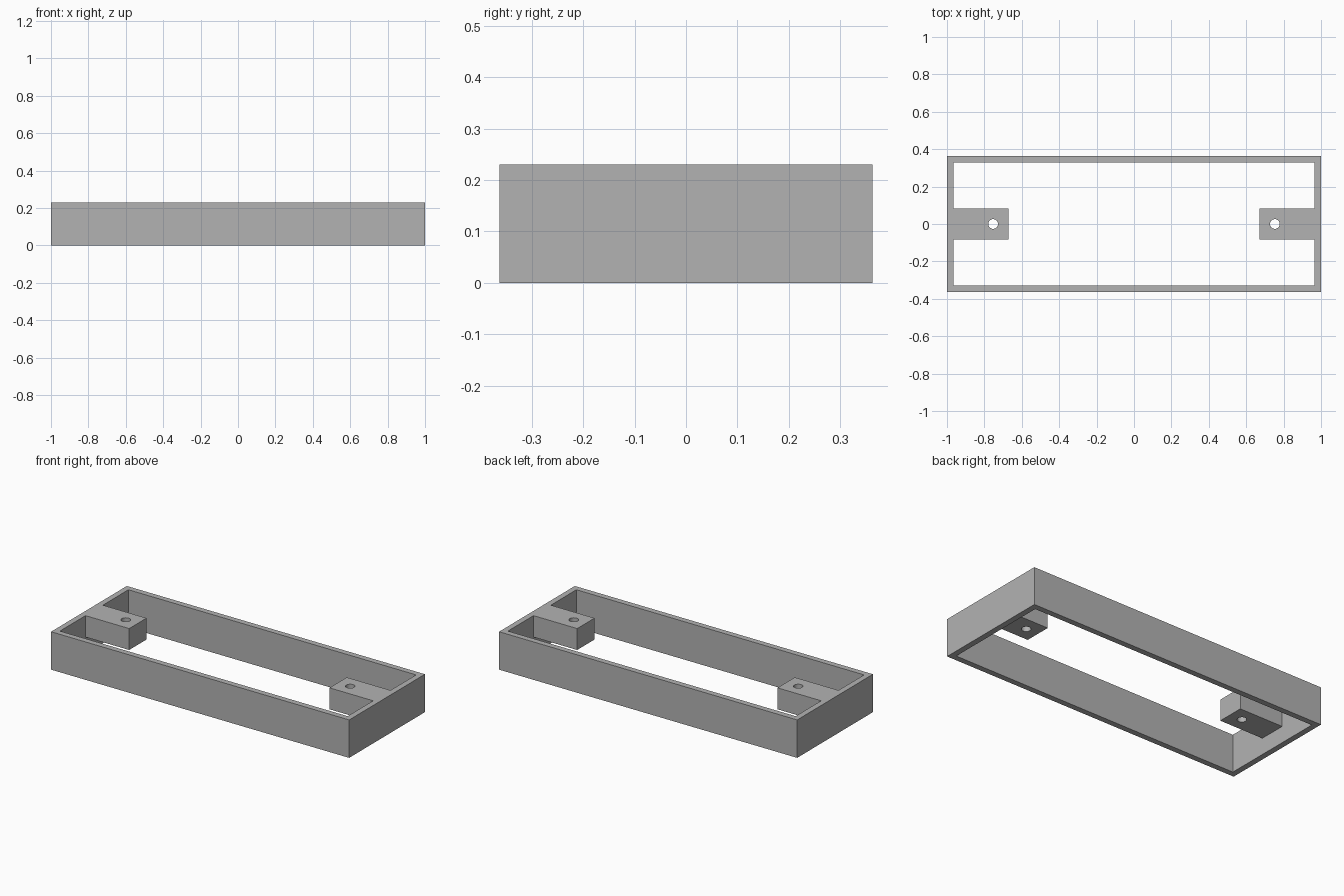
import bpy

if "Cube" in bpy.data.objects:
    bpy.data.objects.remove(bpy.data.objects["Cube"], do_unlink=True)

LENGTH, WIDTH, HEIGHT, WALL = 2.0, 0.726, 0.23, 0.035
TAB_INNER, TAB_WIDTH, TAB_BOTTOM = 0.672, 0.166, 0.10
HOLE_X, HOLE_R = 0.753, 0.026

grey = bpy.data.materials.new("plain_grey")
grey.use_nodes = True
color = (0.45, 0.45, 0.45, 1)
grey.diffuse_color = color
grey.node_tree.nodes["Principled BSDF"].inputs["Base Color"].default_value = color


def box(name, center, size):
    bpy.ops.mesh.primitive_cube_add(size=1, location=center)
    obj = bpy.context.object
    obj.name = name
    obj.scale = size
    bpy.ops.object.transform_apply(location=True, rotation=False, scale=True)
    obj.data.materials.append(grey)
    return obj


def combine(target, tool, operation):
    """Apply a boolean and discard the tool object."""
    tool.hide_render = True
    mod = target.modifiers.new(operation.lower(), "BOOLEAN")
    mod.operation, mod.object, mod.solver = operation, tool, "EXACT"
    bpy.context.view_layer.objects.active = target
    bpy.ops.object.modifier_apply(modifier=mod.name)
    bpy.data.objects.remove(tool, do_unlink=True)


# Open rectangular frame
frame = box("mounting_frame", (0, 0, HEIGHT / 2), (LENGTH, WIDTH, HEIGHT))
opening = box("opening_cutter", (0, 0, HEIGHT / 2),
              (LENGTH - 2 * WALL, WIDTH - 2 * WALL, HEIGHT * 2))
combine(frame, opening, "DIFFERENCE")

# Screw tabs flush with the top rim, each with a through hole
for side in (-1, 1):
    outer = LENGTH / 2 - WALL / 2
    tab = box("screw_tab", (side * (TAB_INNER + outer) / 2, 0, (TAB_BOTTOM + HEIGHT) / 2),
              (outer - TAB_INNER, TAB_WIDTH, HEIGHT - TAB_BOTTOM))
    combine(frame, tab, "UNION")
    bpy.ops.mesh.primitive_cylinder_add(vertices=32, radius=HOLE_R, depth=HEIGHT * 2,
                                        location=(side * HOLE_X, 0, HEIGHT / 2))
    drill = bpy.context.object
    drill.name = "hole_cutter"
    drill.data.materials.append(grey)
    combine(frame, drill, "DIFFERENCE")

# Smooth hole walls, crisp edges elsewhere
bpy.ops.object.select_all(action="DESELECT")
frame.select_set(True)
bpy.context.view_layer.objects.active = frame
bpy.ops.object.shade_smooth_by_angle()
